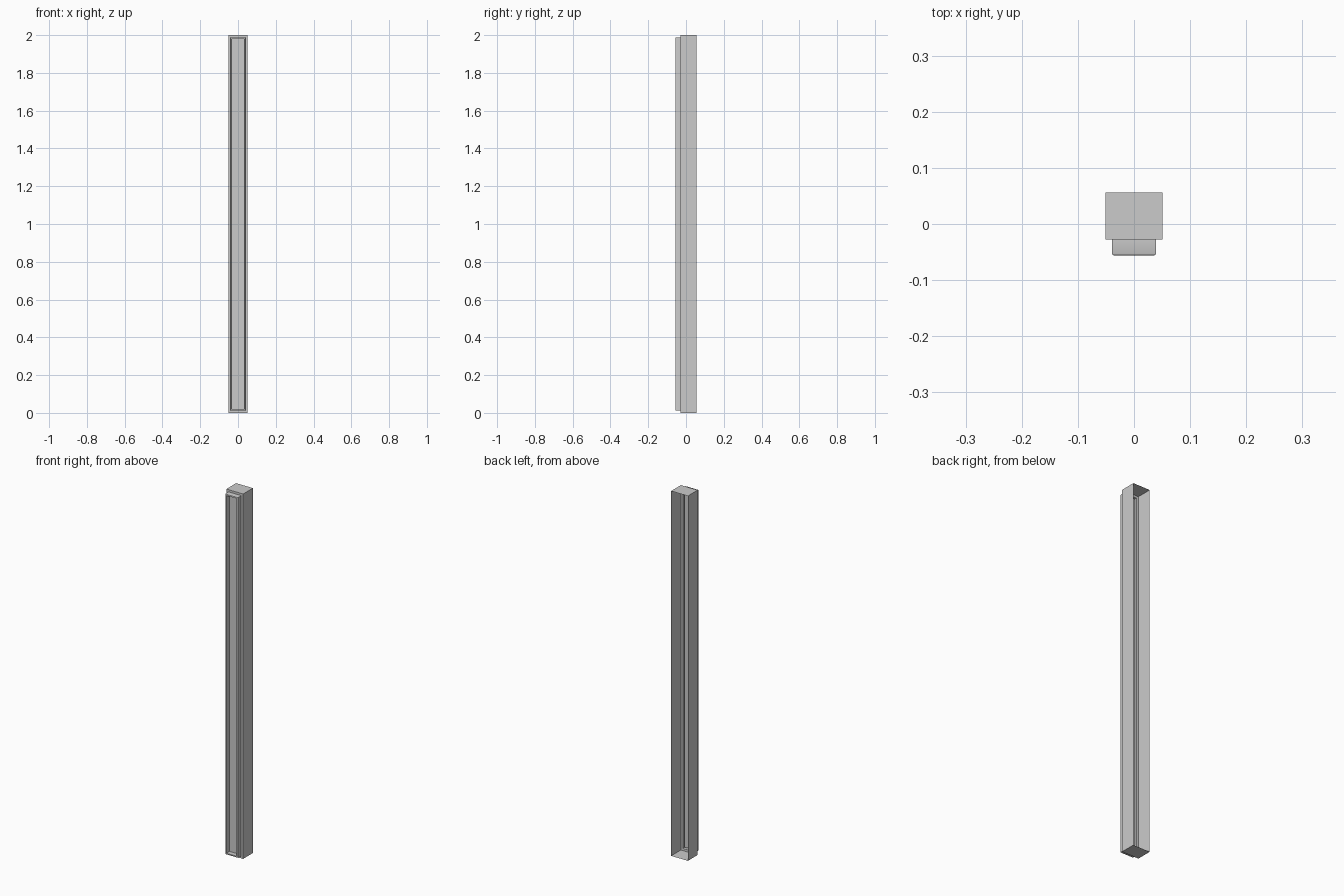
import bpy, bmesh, math

if "Cube" in bpy.data.objects:
    bpy.data.objects.remove(bpy.data.objects["Cube"])

HALF_W, HEIGHT = 0.051, 2.0


def ring_shell(name, profile, fill_end=False):
    """Skin rectangular loops given as (inset from outline, y)."""
    bm = bmesh.new()
    loops = []
    for inset, y in profile:
        x, z0, z1 = HALF_W - inset, inset, HEIGHT - inset
        loops.append([bm.verts.new(c) for c in
                      ((-x, y, z0), (x, y, z0), (x, y, z1), (-x, y, z1))])
    for a, b in zip(loops, loops[1:]):
        for i in range(4):
            j = (i + 1) % 4
            bm.faces.new((a[i], a[j], b[j], b[i]))
    if fill_end:
        bm.faces.new(loops[-1])
    mesh = bpy.data.meshes.new(name)
    bm.to_mesh(mesh)
    bm.free()
    obj = bpy.data.objects.new(name, mesh)
    bpy.context.collection.objects.link(obj)
    bpy.ops.object.select_all(action='DESELECT')
    obj.select_set(True)
    bpy.context.view_layer.objects.active = obj
    bpy.ops.object.shade_smooth_by_angle(angle=math.radians(40))
    return obj


# Open-backed box with a front flange
ring_shell("housing", [(0, 0.0563), (0, -0.028), (0.012, -0.028)])

# Raised rim with rounded outer edge, stepping back to the recessed panel
ring_shell("rim_and_panel", [
    (0.012, -0.028), (0.012, -0.0525), (0.0132, -0.0552),
    (0.0158, -0.0563), (0.020, -0.0563), (0.020, -0.030)], fill_end=True)
